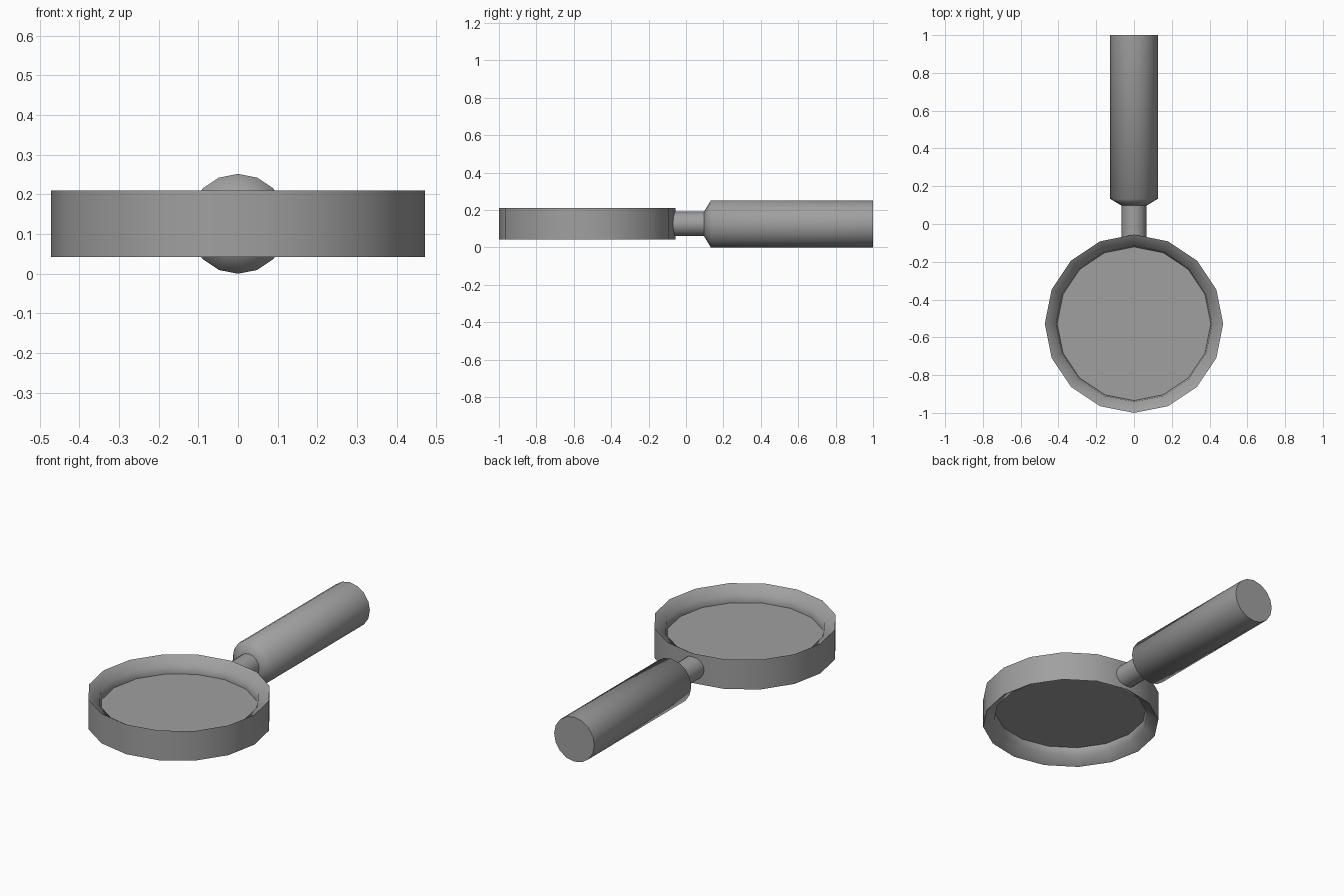
import bpy
import bmesh
from math import cos, sin, tau, radians

if "Cube" in bpy.data.objects:
    bpy.data.objects.remove(bpy.data.objects["Cube"], do_unlink=True)

SIDES = 16
MID_Z = 0.126      # height of the shared centre plane
RING_Y = -0.528    # centre of the lens ring

grey = bpy.data.materials.new("plain grey")
grey.use_nodes = True
colour = (0.35, 0.35, 0.35, 1)
grey.diffuse_color = colour
grey.node_tree.nodes["Principled BSDF"].inputs["Base Color"].default_value = colour


def lathe(name, profile, axis, centre, closed=False):
    """Turn a (radius, position) profile around the z or y axis."""
    bm = bmesh.new()
    rings = []
    for r, t in profile:
        ring = []
        for i in range(SIDES):
            a = tau * i / SIDES
            u, v = r * cos(a), r * sin(a)
            co = (u, v, t) if axis == "z" else (u, t, v)
            ring.append(bm.verts.new([c + d for c, d in zip(co, centre)]))
        rings.append(ring)
    pairs = list(zip(rings, rings[1:]))
    if closed:
        pairs.append((rings[-1], rings[0]))
    else:
        bm.faces.new(rings[0])
        bm.faces.new(rings[-1])
    for a, b in pairs:
        for i in range(SIDES):
            j = (i + 1) % SIDES
            bm.faces.new((a[i], a[j], b[j], b[i]))
    bmesh.ops.recalc_face_normals(bm, faces=bm.faces)
    mesh = bpy.data.meshes.new(name)
    bm.to_mesh(mesh)
    bm.free()
    mesh.materials.append(grey)
    obj = bpy.data.objects.new(name, mesh)
    bpy.context.collection.objects.link(obj)
    bpy.ops.object.select_all(action="DESELECT")
    obj.select_set(True)
    bpy.context.view_layer.objects.active = obj
    bpy.ops.object.shade_smooth_by_angle(angle=radians(60))
    return obj


# Rim with sharp outer edges and sloping inner lips
upper = [(0.472, 0.084), (0.413, 0.046), (0.406, 0)]
lower = [(r, -z) for r, z in reversed(upper[:-1])]
lathe("lens_rim", upper + lower, "z", (0, RING_Y, MID_Z), closed=True)

# Thin flat lens across the middle of the rim
lathe("lens", [(0.407, -0.003), (0.407, 0.003)], "z", (0, RING_Y, MID_Z))

# Neck joining rim and grip
lathe("neck", [(0.065, -0.08), (0.065, 0.11)], "y", (0, 0, MID_Z))

# Grip with a tapered front end
lathe("handle", [(0.066, 0.097), (0.126, 0.133), (0.126, 1.0)], "y", (0, 0, MID_Z))
